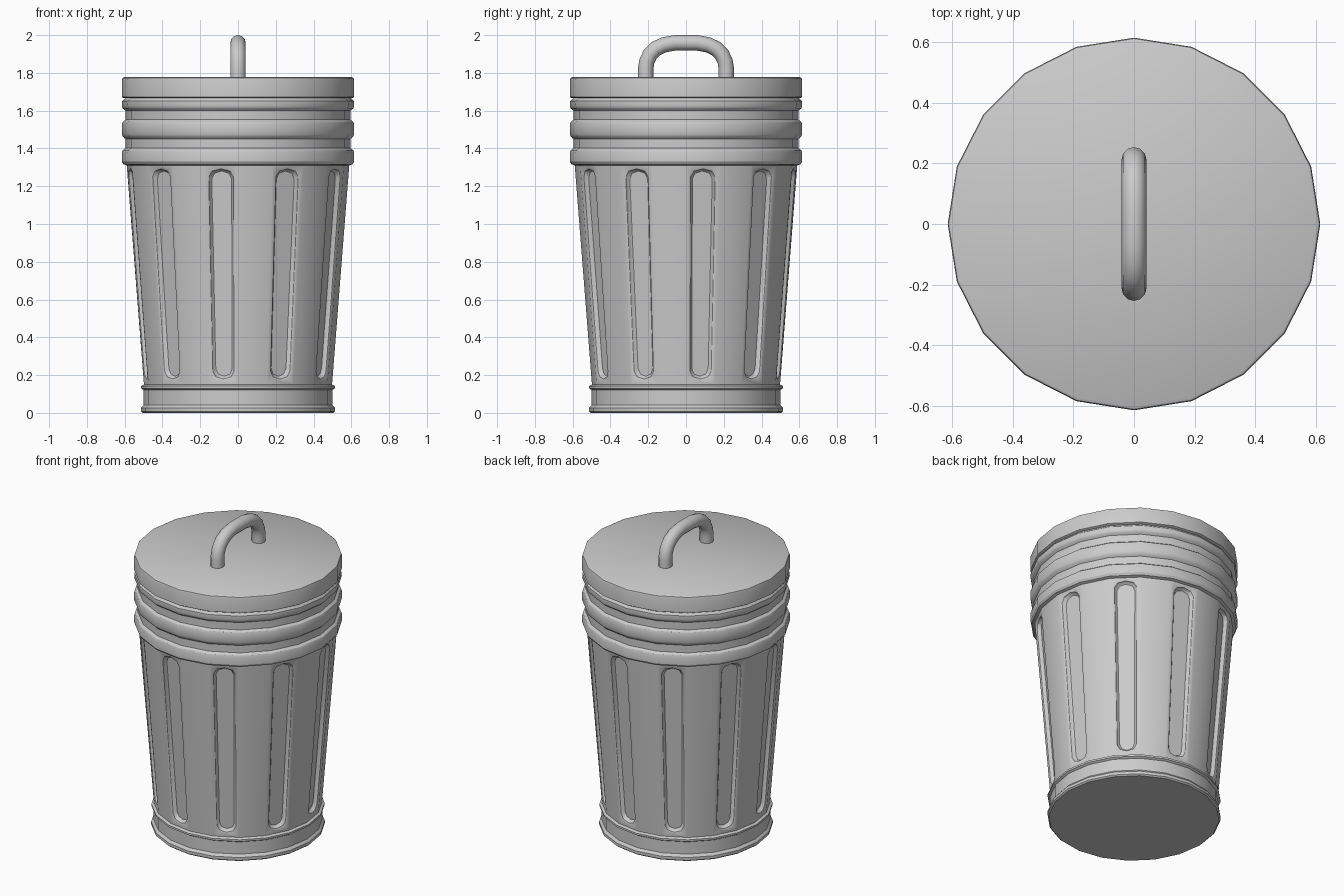
import bpy, bmesh
from math import sin, cos, radians, tau
from mathutils import Vector

if "Cube" in bpy.data.objects:
    bpy.data.objects.remove(bpy.data.objects["Cube"])

SIDES = 20


def finish(name, bm, angle=32):
    bmesh.ops.recalc_face_normals(bm, faces=bm.faces[:])
    me = bpy.data.meshes.new(name)
    bm.to_mesh(me)
    bm.free()
    ob = bpy.data.objects.new(name, me)
    bpy.context.collection.objects.link(ob)
    smooth(ob, angle)
    return ob


def smooth(ob, angle):
    bpy.ops.object.select_all(action='DESELECT')
    ob.select_set(True)
    bpy.context.view_layer.objects.active = ob
    bpy.ops.object.shade_smooth_by_angle(angle=radians(angle))


def bridge(bm, lo, hi):
    n = len(lo)
    for i in range(n):
        j = (i + 1) % n
        bm.faces.new((lo[i], lo[j], hi[j], hi[i]))


def slot_outline(inset):
    """Rounded slot outline in panel space: bottom points then top points."""
    bw, tw = 0.064 - inset, 0.073 - inset
    v0, v1 = 0.022 + inset, 1.152 - inset
    bottom = [(-bw, v0 + .042), (-.72 * bw, v0 + .012), (0, v0), (.72 * bw, v0 + .012), (bw, v0 + .042)]
    top = [(tw, v1 - .042), (.72 * tw, v1 - .012), (0, v1), (-.72 * tw, v1 - .012), (-tw, v1 - .042)]
    return bottom + top


def slotted_panel(bm, a, b, c, d):
    """Side panel a-b-c-d (counter-clockwise) with a recessed slot."""
    m0, m1 = (a.co + b.co) / 2, (c.co + d.co) / 2
    right, up = (b.co - a.co).normalized(), (m1 - m0).normalized()
    out = right.cross(up)
    loops = []
    for inset, depth in ((0, 0), (.007, .004), (.013, .018), (.02, .025)):
        loops.append([bm.verts.new(m0 + right * u + up * v - out * depth)
                      for u, v in slot_outline(inset)])
    o = loops[0]
    bm.faces.new((a, o[0], o[9], d))
    bm.faces.new((b, c, o[5], o[4]))
    bm.faces.new((a, b, *reversed(o[:5])))
    bm.faces.new((c, d, *reversed(o[5:])))
    for lo, hi in zip(loops, loops[1:]):
        bridge(bm, lo, hi)
    bm.faces.new(loops[-1])


def lathe(profile, slot_row=None):
    bm = bmesh.new()
    rings = [[bm.verts.new((r * cos(tau * k / SIDES), r * sin(tau * k / SIDES), z))
              for k in range(SIDES)] for r, z in profile]
    for row, (lo, hi) in enumerate(zip(rings, rings[1:])):
        if row != slot_row:
            bridge(bm, lo, hi)
            continue
        for k in range(SIDES):
            j = (k + 1) % SIDES
            quad = (lo[k], lo[j], hi[j], hi[k])
            if k % 2 == 0:
                slotted_panel(bm, *quad)
            else:
                bm.faces.new(quad)
    bm.faces.new(rings[0][::-1])
    bm.faces.new(rings[-1])
    return bm


# Can body: beaded foot, tapered slotted wall, ribbed collar
body = [(.505, 0), (.514, .008), (.514, .026), (.500, .042), (.500, .122), (.513, .130),
        (.513, .142), (.498, .150),
        (.589, 1.310), (.606, 1.316), (.615, 1.330), (.615, 1.378), (.610, 1.391), (.595, 1.402),
        (.595, 1.450), (.610, 1.463), (.615, 1.475), (.615, 1.528), (.610, 1.541), (.595, 1.552),
        (.595, 1.600), (.610, 1.612), (.615, 1.622), (.613, 1.650), (.600, 1.664), (.595, 1.680)]
finish("can_body", lathe(body, slot_row=7))

# Lid
lid = [(.605, 1.666), (.615, 1.672), (.615, 1.762), (.612, 1.772), (.603, 1.777)]
finish("lid", lathe(lid))

# Bent tube handle on the lid
half = [(.213, 1.765), (.213, 1.825), (.207, 1.862), (.189, 1.899), (.160, 1.928), (.118, 1.948), (.06, 1.959)]
path = [(-y, z) for y, z in half] + [(y, z) for y, z in reversed(half)]
cu = bpy.data.curves.new("handle", 'CURVE')
cu.dimensions = '3D'
cu.bevel_depth = 0.041
cu.bevel_resolution = 4
cu.use_fill_caps = True
sp = cu.splines.new('POLY')
sp.points.add(len(path) - 1)
for p, (y, z) in zip(sp.points, path):
    p.co = (0, y, z, 1)
handle = bpy.data.objects.new("handle", cu)
bpy.context.collection.objects.link(handle)
bpy.ops.object.select_all(action='DESELECT')
handle.select_set(True)
bpy.context.view_layer.objects.active = handle
bpy.ops.object.convert(target='MESH')
smooth(bpy.context.view_layer.objects.active, 40)
